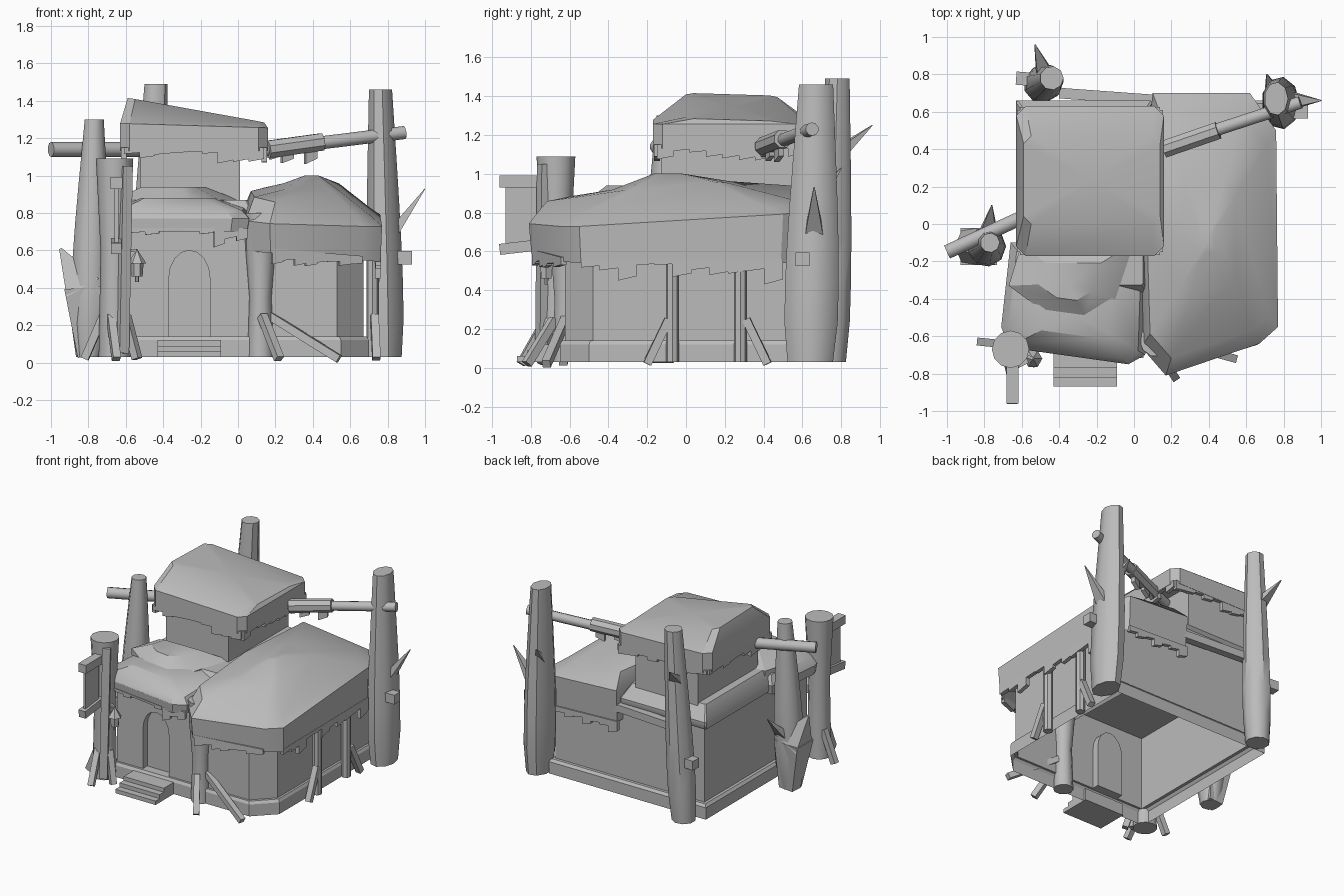
import bpy, bmesh, math, random
from mathutils import Vector

cube = bpy.data.objects.get("Cube")
if cube:
    bpy.data.objects.remove(cube, do_unlink=True)

random.seed(4)
UP = Vector((0, 0, 1))
GROUND = .03
stone = bpy.data.materials.new("plain_grey")
stone.use_nodes = True
stone.diffuse_color = (.5, .5, .5, 1)
stone.node_tree.nodes["Principled BSDF"].inputs["Base Color"].default_value = stone.diffuse_color


def shade(ob, angle):
    bpy.ops.object.select_all(action='DESELECT')
    ob.select_set(True)
    bpy.context.view_layer.objects.active = ob
    bpy.ops.object.shade_smooth_by_angle(angle=math.radians(angle))


def finish(name, bm, angle):
    bmesh.ops.recalc_face_normals(bm, faces=bm.faces)
    mesh = bpy.data.meshes.new(name)
    bm.to_mesh(mesh)
    bm.free()
    ob = bpy.data.objects.new(name, mesh)
    bpy.context.collection.objects.link(ob)
    mesh.materials.append(stone)
    shade(ob, angle)
    return ob


def loft(name, rings, angle=30):
    """Skin a stack of rings that share one point count, capping both ends."""
    bm = bmesh.new()
    layers = [[bm.verts.new(point) for point in layer] for layer in rings]
    count = len(layers[0])
    for lower, upper in zip(layers, layers[1:]):
        for i in range(count):
            j = (i + 1) % count
            bm.faces.new((lower[i], lower[j], upper[j], upper[i]))
    bm.faces.new(layers[0])
    middle = sum((vert.co for vert in layers[-1]), Vector()) / count
    tip = bm.verts.new(middle)
    for i in range(count):
        bm.faces.new((layers[-1][i], layers[-1][(i + 1) % count], tip))
    return finish(name, bm, angle)


def shell(name, outline, steps, angle=30):
    """Stack scaled copies of a plan outline; each height is a number or a rule of x and y."""
    centre = sum((Vector(point) for point in outline), Vector((0, 0))) / len(outline)
    rings = []
    for scale, height in steps:
        layer = []
        for point in outline:
            x, y = centre.lerp(Vector(point), scale)
            layer.append((x, y, height(x, y) if callable(height) else height))
        rings.append(layer)
    return loft(name, rings, angle)


def chamfered(left, right, front, back, cut):
    """Rectangle with all four corners cut off."""
    return [(left + cut, front), (right - cut, front), (right, front + cut), (right, back - cut),
            (right - cut, back), (left + cut, back), (left, back - cut), (left, front + cut)]


def box(name, low, high):
    corners = ((low[0], low[1]), (high[0], low[1]), (high[0], high[1]), (low[0], high[1]))
    loft(name, [[(x, y, z) for x, y in corners] for z in (low[2], high[2])])


def beam(name, start, end, radius, end_radius=None, sides=4, flat=1):
    """Straight bar, log or thorn between two points."""
    start, end = Vector(start), Vector(end)
    along = (end - start).normalized()
    across = along.cross(UP).normalized()
    over = across.cross(along)
    turns = [math.tau * (i + .5) / sides for i in range(sides)]
    loft(name, [[point + across * r * math.cos(t) + over * r * flat * math.sin(t) for t in turns]
                for point, r in ((start, radius), (end, end_radius or radius))], 40)


def turned(name, stations, sides=10, depth=1):
    """Upright round part from (centre, radius) stations."""
    turns = [math.tau * i / sides for i in range(sides)]
    loft(name, [[centre + Vector((math.cos(t), math.sin(t) * depth, 0)) * radius for t in turns]
                for centre, radius in stations], 40)


def trunk(name, foot, head, radius, bulge, depth=1):
    """Leaning trunk, swollen in its lower third and narrowed at the head."""
    foot, head = Vector((*foot, GROUND)), Vector(head)
    stations = []
    for i in range(8):
        t = i / 7
        swell = bulge * math.sin(math.pi * t ** .6)
        stations.append((foot.lerp(head, t), radius * (1 - t / 4 + swell)))
    turned(name, stations, 9, depth)


def fringe(name, start, end, count, depth):
    """Ragged hanging edge made of strips of varied length."""
    start, end = Vector(start), Vector(end)
    out = (end - start).cross(UP).normalized() * .015
    bm = bmesh.new()
    for i in range(count):
        near, far = start.lerp(end, i / count), start.lerp(end, (i + 1) / count)
        drop = UP * depth * random.uniform(.2, 1)
        outline = (near, far, far - drop * .8, near - drop)
        front, rear = ([bm.verts.new(p + side) for p in outline] for side in (out, -out))
        bm.faces.new(front)
        bm.faces.new(rear)
        for k in range(4):
            bm.faces.new((front[k - 1], front[k], rear[k], rear[k - 1]))
    finish(name, bm, 30)


# Main body with stepped plinth and one chamfered front corner
plan = [(-.63, -.65), (.55, -.65), (.7, -.5), (.7, .66), (-.63, .66)]
body = shell("main_walls", plan, ((1, GROUND), (1, .12), (.98, .14), (.95, .14), (.95, .76)), 20)

# Arched door recess
arch = [(-.37, .14), (-.15, .14)]
for k in range(9):
    turn = math.pi * k / 8
    arch.append((-.26 + .11 * math.cos(turn), .45 + .15 * math.sin(turn)))
cutter = loft("door_cutter", [[(x, y, z) for x, z in arch] for y in (-.8, -.57)])
cutter.hide_render = True
door = body.modifiers.new("door", 'BOOLEAN')
door.object, door.solver = cutter, 'EXACT'
bpy.context.view_layer.objects.active = body
bpy.ops.object.modifier_apply(modifier=door.name)
bpy.data.objects.remove(cutter, do_unlink=True)

# The body is hollow and open below
bm = bmesh.new()
bm.from_mesh(body.data)
under = [face for face in bm.faces if face.calc_center_median().z < GROUND + .01]
bmesh.ops.delete(bm, geom=under, context='FACES')
bm.to_mesh(body.data)
bm.free()
shade(body, 20)

# Front steps
for i in range(3):
    box("front_step", (-.43, -.87 + i * .05, GROUND), (-.09, -.63, .06 + i * GROUND))

# Sloped parapet of the rear left wing
shell("rear_parapet", chamfered(-.63, .1, -.4, .66, .01),
      ((.97, .71), (1, .74), (1, .77), (.86, .87)))

# Tower and its roof, a high ridge on one side sloping down to the other
box("tower_walls", (-.52, -.13, .75), (.01, .6, 1.22))
eave = chamfered(-.63, .16, -.17, .63, .05)
crown = chamfered(-.59, .14, 0, .47, .04)
inner = chamfered(-.56, .08, -.1, .56, .05)
loft("tower_roof", [
    [(x, y, 1.16) for x, y in inner],
    [(x, y, 1.13) for x, y in eave],
    [(x, y, 1.26 - x * GROUND) for x, y in eave],
    [(x, y, 1.31 - x * .18 - y * .03) for x, y in crown]])
rim = [Vector((x, y, 1.15)) for x, y in ((-.61, -.15), (.14, -.15), (.14, .61), (-.61, .61))]
for k in range(4):
    fringe("tower_fringe", rim[k - 1], rim[k], 9, .09)

# Right wing roof, a lumpy mound that rises to the rear
mound = [(.04, -.66), (.17, -.81), (.67, -.64), (.77, -.55),
         (.76, .5), (.62, .7), (.1, .7), (.02, 0)]
shell("right_roof", mound, (
    (.9, .64), (.98, lambda x, y: .6 - x * .08),
    (1, lambda x, y: .8 + y * .06 - x * .05),
    (.87, lambda x, y: .93 + y * .05 - x * .18),
    (.4, lambda x, y: .99 - abs(y - .1) * .12 - x * .05),
    (.1, 1)))
fringe("right_front_fringe", (.18, -.78, .61), (.66, -.63, .57), 8, .09)
fringe("right_side_fringe", (.75, -.54, .56), (.74, .5, .56), 11, .13)
fringe("right_rear_fringe", (.62, .68, .58), (.1, .68, .6), 7, .12)

# Left front roof with a raised upper slab
low = [(-.71, -.55), (-.67, -.66), (-.03, -.75), (.06, -.7), (.08, -.1), (-.66, -.1)]
shell("left_roof", low, ((.97, .7), (1, .77), (.9, lambda x, y: .84 + y * .04), (.5, .88)))
slab = [(-.67, -.33), (-.48, -.47), (-.26, -.5), (-.1, -.4), (0, -.1), (-.6, -.1)]
shell("upper_slab", slab, ((1, .82), (1, .87), (.5, .94)))
fringe("left_fringe", (-.64, -.65, .72), (-.13, -.72, .72), 7, .04)
fringe("seam_fringe", (-.13, -.72, .72), (.05, -.7, .72), 3, .15)

# Front column between the two wings, pinched in the middle
turned("front_column", [(Vector((.12, -.62, z)), r) for z, r in
                        ((GROUND, .07), (.35, .06), (.6, .08), (.8, .09))])

# Tall bulging trunks
trunk("back_left_trunk", (.79, .64), (.76, .67, 1.46), .085, .25, 1.4)
trunk("back_right_trunk", (-.5, .74), (-.44, .78, 1.49), .085, .25)
trunk("side_trunk", (-.8, -.13), (-.77, -.1, 1.3), .07, .6)
beam("side_trunk_blade_root", (-.8, -.12, GROUND), (-.83, -.12, .4), .08, .14)
beam("side_trunk_blade", (-.83, -.12, .4), (-.95, -.12, .61), .14, .01)

# Thorns and pegs on the trunks
for start, end in (((.82, .66, .68), (1, .66, .93)),
                   ((-.47, .78, 1.1), (-.53, .96, 1.25)),
                   ((.75, .68, .88), (.71, .8, 1.03)),
                   ((-.78, -.06, .45), (-.76, .1, .62))):
    beam("thorn", start, end, .07, .004, flat=.6)
beam("trunk_peg", (.78, .6, .56), (.93, .6, .56), .05)
beam("trunk_peg", (-.5, .77, .5), (-.63, .78, .5), .05)
beam("rear_rail", (-.4, .7, .7), (.15, .66, .7), .04)

# Horizontal logs tying the trunks to the tower
beam("side_log", (-1, -.15, 1.14), (-.5, .08, 1.14), .04, sides=10)
beam("rear_log", (0, .36, 1.12), (.89, .65, 1.23), .035, sides=10)
beam("log_wrap", (.16, .4, 1.14), (.45, .5, 1.18), .05, sides=8)
fringe("log_wrap_rag", (.17, .4, 1.13), (.42, .49, 1.17), 4, .13)

# Front left post with a hanging sign and a leaning plank
post = Vector((-.66, -.67, 0))
turned("sign_post", [(post + UP * z, r) for z, r in
                     ((GROUND, .085), (.6, .075), (.9, .09), (1.09, .1))], 12)
beam("sign_arm_top", (-.65, -.96, .96), (-.65, -.7, .96), .045)
beam("sign_arm_low", (-.65, -.96, .61), (-.65, -.7, .64), .04)
box("sign_board", (-.66, -.93, .63), (-.64, -.77, .94))
beam("post_plank", (-.62, -.74, .05), (-.6, -.73, 1.05), .04)

# Hanging lantern
hook = Vector((-.54, -.72, .6))
turned("lantern", [(hook - UP * drop, r) for drop, r in
                   ((.17, .01), (.14, .01), (.14, .03), (.07, .035), (.07, .05), (0, .005))], 6)
beam("lantern_arm", post + UP * .6, hook, .012)

# Posts under the right eave
for y in (-.07, .28):
    turned("eave_post", [(Vector((.72, y, z)), .034) for z in (GROUND, .6)], 8)

# Leaning props, each from a head on a post to a foot on the ground
for head, foot in (((.73, -.09), (.74, -.2)), ((.73, .31), (.74, .42)),
                   ((.13, -.68), (.22, -.82)), ((.17, -.62), (.54, -.72)),
                   ((-.68, -.72), (-.65, -.85)), ((-.72, -.64), (-.82, -.63)),
                   ((-.6, -.7), (-.54, -.74))):
    beam("prop", (*head, .25), (*foot, .02), .03)
